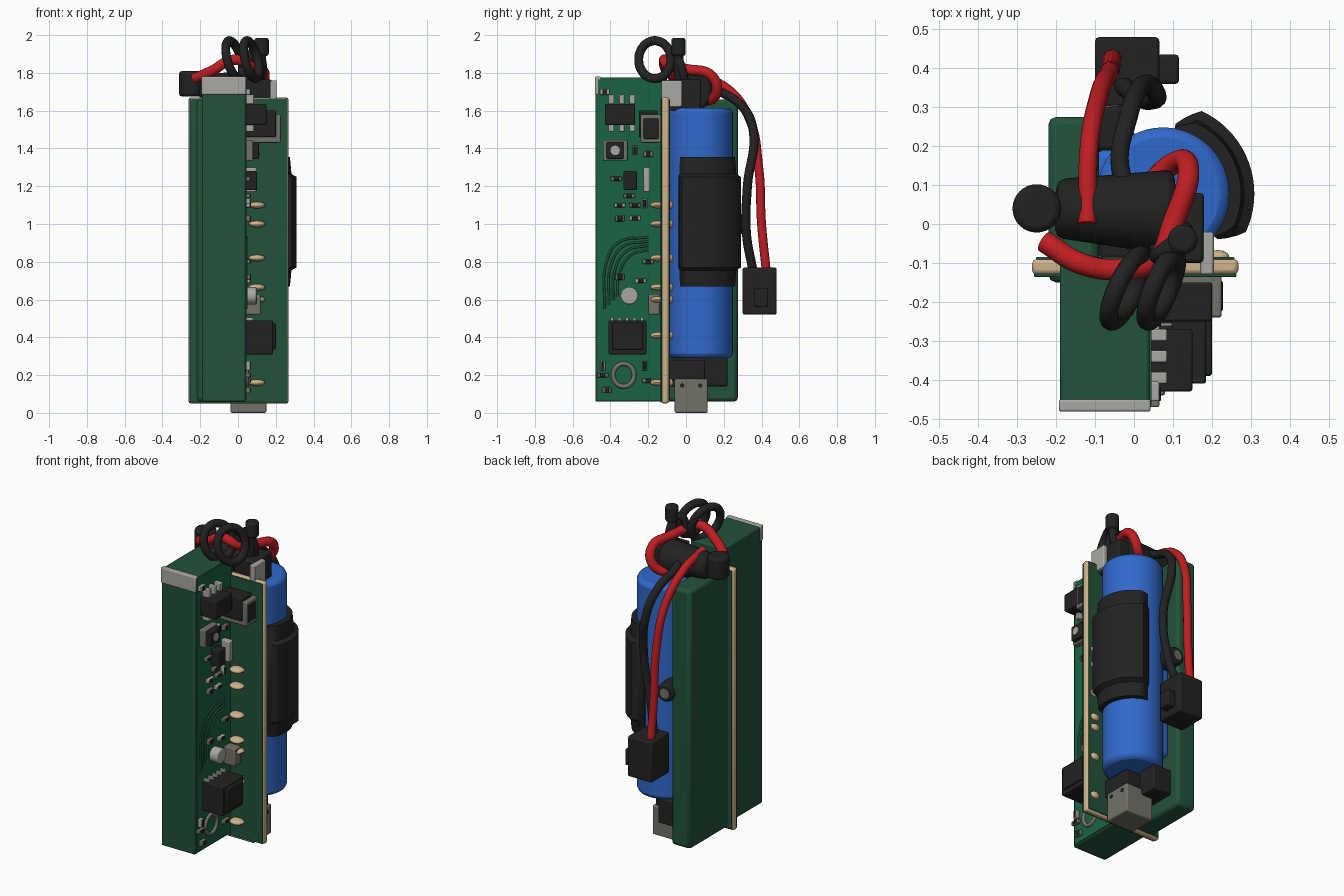
import bpy, bmesh, math, random
from mathutils import Vector

if "Cube" in bpy.data.objects:
    bpy.data.objects.remove(bpy.data.objects["Cube"])

random.seed(4)


def mat(name, rgb):
    m = bpy.data.materials.new(name)
    m.diffuse_color = (*rgb, 1)
    m.use_nodes = True
    m.node_tree.nodes["Principled BSDF"].inputs["Base Color"].default_value = m.diffuse_color
    return m


GREEN = mat("dark green", (0.016, 0.085, 0.042))
BOARD = mat("board green", (0.01, 0.125, 0.06))
BLUE = mat("blue", (0.03, 0.14, 0.6))
RED = mat("red", (0.52, 0.013, 0.016))
BLACK = mat("black", (0.016, 0.016, 0.016))
GREY = mat("grey", (0.17, 0.165, 0.14))
SILVER = mat("silver", (0.4, 0.39, 0.36))
BEIGE = mat("beige", (0.62, 0.45, 0.26))


def finish(name, bm, m, bevel=0, smooth=True):
    me = bpy.data.meshes.new(name)
    bmesh.ops.recalc_face_normals(bm, faces=bm.faces)
    bm.to_mesh(me)
    bm.free()
    ob = bpy.data.objects.new(name, me)
    bpy.context.collection.objects.link(ob)
    me.materials.append(m)
    if bevel:
        b = ob.modifiers.new("bevel", 'BEVEL')
        b.width, b.segments = bevel, 2
    if smooth:
        bpy.context.view_layer.objects.active = ob
        ob.select_set(True)
        bpy.ops.object.shade_smooth_by_angle(angle=math.radians(40))
        ob.select_set(False)
    return ob


def box(name, x, y, z, m, bevel=0.0):
    bm = bmesh.new()
    bmesh.ops.create_cube(bm, size=1)
    for v in bm.verts:
        for i, r in enumerate((x, y, z)):
            v.co[i] = r[1] if v.co[i] > 0 else r[0]
    return finish(name, bm, m, bevel)


def cyl(name, a, b, r1, m, r2=None, bevel=0.0, seg=32):
    a, b = Vector(a), Vector(b)
    bm = bmesh.new()
    bmesh.ops.create_cone(bm, cap_ends=True, segments=seg, radius1=r1,
                          radius2=r1 if r2 is None else r2, depth=(b - a).length)
    rot = (b - a).to_track_quat('Z', 'Y')
    for v in bm.verts:
        v.co = rot @ v.co + (a + b) / 2
    return finish(name, bm, m, bevel)


def blob(name, c, s, m):
    bm = bmesh.new()
    bmesh.ops.create_uvsphere(bm, u_segments=16, v_segments=10, radius=1)
    for v in bm.verts:
        v.co = Vector(c) + Vector([p * q for p, q in zip(v.co, s)])
    return finish(name, bm, m)


def wire(name, pts, r, m, closed=False):
    cu = bpy.data.curves.new(name, 'CURVE')
    cu.dimensions = '3D'
    cu.bevel_depth, cu.bevel_resolution, cu.resolution_u = r, 4, 8
    cu.use_fill_caps = True
    sp = cu.splines.new('BEZIER')
    sp.bezier_points.add(len(pts) - 1)
    for bp, p in zip(sp.bezier_points, pts):
        bp.co = p
        bp.handle_left_type = bp.handle_right_type = 'AUTO'
    sp.use_cyclic_u = closed
    cu.materials.append(m)
    ob = bpy.data.objects.new(name, cu)
    bpy.context.collection.objects.link(ob)


# circuit boards: front block, rear block, cross board
box("front_block", (-0.19, 0.04), (-0.48, -0.1), (0.06, 1.775), GREEN, 0.008)
box("front_block_board", (0.036, 0.045), (-0.465, -0.13), (0.07, 1.765), BOARD)
box("white_cap", (-0.193, 0.043), (-0.482, -0.45), (1.685, 1.78), SILVER, 0.006)
box("rear_block", (-0.22, -0.09), (-0.15, 0.275), (0.06, 1.66), GREEN, 0.02)
box("cross_board_core", (-0.262, 0.268), (-0.13, -0.09), (0.05, 1.67), BEIGE, 0.012)
box("cross_board_front", (-0.257, 0.263), (-0.136, -0.128), (0.055, 1.665), GREEN, 0.003)
box("cross_board_back", (-0.252, 0.258), (-0.092, -0.085), (0.06, 1.66), GREEN, 0.003)

# battery with black pad wrapped over its outer side
CX, CY = 0.075, 0.078
cyl("battery", (CX, CY, 0.29), (CX, CY, 1.615), 0.17, BLUE, bevel=0.025, seg=48)
box("battery_filler", (-0.1, 0.04), (0.0, 0.19), (0.4, 1.5), BLUE, 0.02)
bm = bmesh.new()
prof = [(0.16, 0.67), (0.2, 0.67), (0.208, 0.755), (0.234, 0.77),
        (0.234, 1.25), (0.208, 1.265), (0.2, 1.355), (0.16, 1.355)]
rings = []
for i in range(25):
    a = math.radians(-40 + 120 * i / 24)
    k = 0.3 + 0.7 * min(1, i / 3, (24 - i) / 3)
    rings.append([bm.verts.new((CX + (0.16 + (r - 0.16) * k) * math.cos(a),
                                CY + (0.16 + (r - 0.16) * k) * math.sin(a), z)) for r, z in prof])
for p, q in zip(rings, rings[1:]):
    for j in range(8):
        bm.faces.new((p[j], p[(j + 1) % 8], q[(j + 1) % 8], q[j]))
bm.faces.new(rings[0])
bm.faces.new(rings[-1])
finish("battery_pad", bm, BLACK)
cyl("rear_button", (-0.05, 0.19, 1.0), (-0.065, 0.3, 1.0), 0.055, BLACK, bevel=0.012)
cyl("rear_button_face", (-0.065, 0.295, 1.0), (-0.066, 0.304, 1.0), 0.03, GREY)

# bottom connectors
box("bottom_plug", (-0.04, 0.15), (-0.06, 0.115), (0, 0.18), GREY, 0.008)
for y in (-0.02, 0.075):
    cyl("plug_hole", (0.148, y, 0.145), (0.153, y, 0.145), 0.012, BLACK, seg=12)
box("bottom_socket", (-0.09, 0.04), (-0.09, 0.22), (0.14, 0.3), BLACK, 0.01)
box("bottom_strip", (0.0, 0.14), (-0.09, 0.1), (0.17, 0.28), BLACK, 0.008)

# top parts: tapered sleeve, connector, stub
cyl("sleeve", (-0.2, 0.04, 1.72), (0.1, 0.03, 1.7), 0.075, BLACK, 0.11, 0.02)
cyl("sleeve_end", (-0.25, 0.04, 1.675), (-0.25, 0.04, 1.81), 0.062, BLACK, bevel=0.015)
box("top_connector", (0.04, 0.18), (-0.1, 0.08), (1.6, 1.765), BLACK, 0.01)
box("top_connector_edge", (0.17, 0.205), (-0.13, -0.02), (1.62, 1.76), SILVER, 0.006)
cyl("stub", (0.1, -0.03, 1.7), (0.125, -0.04, 1.91), 0.026, BLACK)
cyl("stub_tip", (0.125, -0.04, 1.89), (0.125, -0.04, 1.985), 0.038, BLACK, bevel=0.012)

# hanging lead with plug
box("lead_plug", (-0.1, 0.065), (0.3, 0.48), (0.52, 0.77), BLACK, 0.01)
box("lead_plug_latch", (0.06, 0.115), (0.36, 0.435), (0.56, 0.66), BLACK, 0.008)
wire("lead_red", [(-0.055, 0.425, 0.75), (-0.06, 0.4, 1.0), (-0.065, 0.385, 1.3), (-0.09, 0.33, 1.57),
                  (-0.115, 0.2, 1.73), (-0.12, 0.0, 1.79)], 0.024, RED)
wire("lead_black", [(-0.03, 0.355, 0.75), (0.02, 0.32, 0.95), (0.06, 0.325, 1.2), (0.02, 0.355, 1.5),
                    (-0.01, 0.29, 1.63), (-0.03, 0.12, 1.72), (0.04, 0.03, 1.74)], 0.024, BLACK)

# wires over the top
wire("red_cross_wire", [(-0.23, -0.045, 1.77), (-0.14, -0.1, 1.81), (-0.02, -0.115, 1.87),
                        (0.06, -0.09, 1.84), (0.1, 0.0, 1.82), (0.14, 0.14, 1.78),
                        (0.1, 0.155, 1.68), (0.0, 0.05, 1.65)], 0.028, RED)
for name, x0, dx in (("left_loop", -0.02, 0.045), ("right_loop", 0.07, 0.04)):
    wire(name, [(x0 + dx * math.cos(t + 0.6), -0.165 + 0.085 * math.cos(t), 1.87 + 0.1 * math.sin(t))
                for t in [math.tau * i / 10 for i in range(10)]], 0.024, BLACK, True)
wire("black_tail", [(0.05, -0.09, 1.82), (0.09, -0.06, 1.92), (0.13, -0.03, 1.85), (0.11, 0.0, 1.72)],
     0.022, BLACK)

# large parts on the component side: name, depth, y range, z range, colour
S = 0.04
for name, d, y, z, m in [
        ("driver_chip", 0.15, (-0.43, -0.27), (1.525, 1.635), BLACK),
        ("jack_body", 0.2, (-0.25, -0.15), (1.46, 1.6), BLACK),
        ("jack_frame", 0.225, (-0.24, -0.13), (1.43, 1.58), GREY),
        ("jack_front", 0.228, (-0.225, -0.145), (1.45, 1.56), BLACK),
        ("inductor_base", 0.08, (-0.44, -0.31), (1.335, 1.445), GREY),
        ("inductor", 0.11, (-0.42, -0.33), (1.345, 1.435), BLACK),
        ("small_chip", 0.1, (-0.33, -0.26), (1.18, 1.28), BLACK),
        ("tall_pad", 0.1, (-0.225, -0.19), (1.17, 1.3), SILVER),
        ("lower_socket", 0.185, (-0.41, -0.21), (0.31, 0.49), BLACK),
        ("lower_socket_lip", 0.2, (-0.39, -0.23), (0.335, 0.475), BLACK),
        ("side_part", 0.12, (-0.2, -0.14), (0.52, 0.63), GREY)]:
    box(name, (S, d), y, z, m, 0.006)
cyl("inductor_cap", (0.1, -0.375, 1.39), (0.116, -0.375, 1.39), 0.025, SILVER, seg=20)
cyl("white_disc", (S, -0.3, 0.62), (0.1, -0.3, 0.62), 0.046, SILVER, bevel=0.006)
wire("pad_ring", [(0.046, -0.33 + 0.055 * math.cos(t), 0.2 + 0.06 * math.sin(t))
                  for t in [math.tau * i / 8 for i in range(8)]], 0.012, GREY, True)

# chip pins
for i in range(3):
    y = -0.41 + 0.055 * i
    for z in (1.49, 1.635):
        box("chip_pin", (S, 0.085), (y, y + 0.03), (z, z + 0.05), SILVER, 0.004)
for i in range(5):
    y = -0.4 + 0.04 * i
    box("socket_pin", (S, 0.08), (y, y + 0.015), (0.485, 0.505), SILVER)

# small resistors and pads scattered in a loose grid
spots = [(-0.37, 1.24), (-0.3, 1.15), (-0.22, 1.11), (-0.35, 1.1), (-0.27, 1.1), (-0.35, 1.03),
         (-0.27, 1.03), (-0.2, 1.37), (-0.27, 1.39), (-0.2, 0.8), (-0.24, 0.7), (-0.35, 0.72),
         (-0.44, 0.25), (-0.44, 0.2), (-0.22, 0.25), (-0.2, 0.17), (-0.42, 0.12), (-0.43, 1.7)]
for y, z in spots:
    w, h = random.choice([(0.03, 0.012), (0.014, 0.026), (0.025, 0.016)])
    box("small_resistor", (S, 0.065), (y - w, y + w), (z - h, z + h), random.choice([SILVER, GREY]), 0.004)
    box("resistor_middle", (S, 0.069), (y - w * .5, y + w * .5), (z - h * .8, z + h * .8), BLACK, 0.003)

# raised copper tracks
for i in range(4):
    o = 0.022 * i
    wire("track", [(0.045, -0.43 + o, 0.55 + o), (0.045, -0.42 + o, 0.8 - o), (0.045, -0.36 + o, 0.9 - o),
                   (0.045, -0.2, 0.93 - o)], 0.006, GREEN)

# solder joints along the board corner, both sides of the cross board
for z in (1.1, 1.0, 0.82, 0.665, 0.6, 0.41, 0.16):
    blob("solder_joint", (0.1, -0.15, z), (0.045, 0.04, 0.018), BEIGE)
    blob("back_solder_joint", (0.215, -0.085, z), (0.03, 0.018, 0.022), BEIGE)
